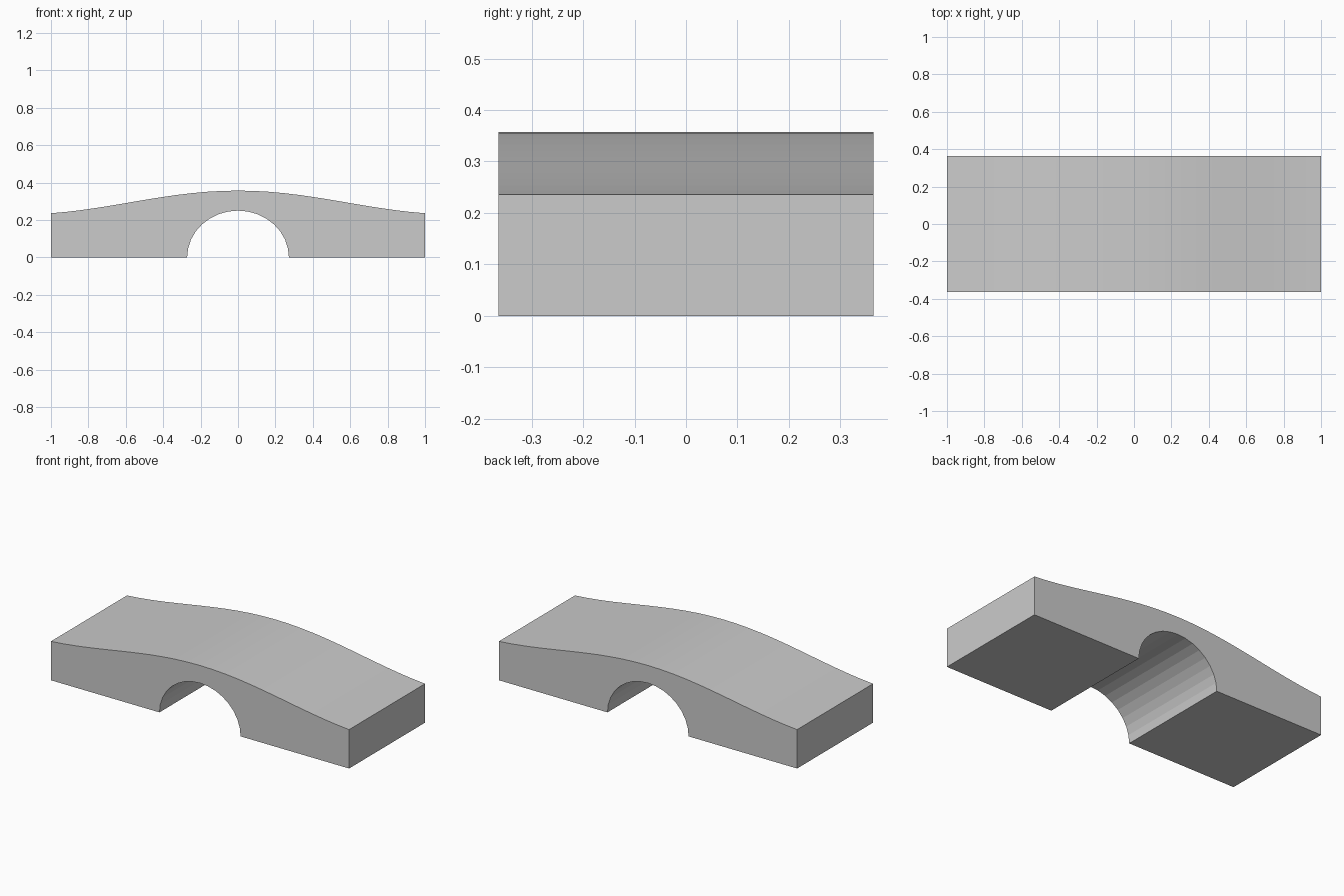
import bpy, bmesh
from math import cos, sin, pi

if "Cube" in bpy.data.objects:
    bpy.data.objects.remove(bpy.data.objects["Cube"])

HALF_W = 0.364
ARCH_SEGS, TOP_SEGS = 16, 24


def top_z(x):
    return 0.357 - 0.0636 * (1 - cos(2.7 * x))


# Side profile: flat feet, arched opening, gently humped deck
profile = [(-1, 0)]
for i in range(ARCH_SEGS + 1):
    a = pi - pi * i / ARCH_SEGS
    profile.append((0.272 * cos(a), 0.25 * sin(a)))
profile.append((1, 0))
for i in range(TOP_SEGS + 1):
    x = 1 - 2 * i / TOP_SEGS
    profile.append((x, top_z(x)))

# Extrude the profile across the width
bm = bmesh.new()
face = bm.faces.new([bm.verts.new((x, -HALF_W, z)) for x, z in profile])
res = bmesh.ops.extrude_face_region(bm, geom=[face], use_keep_orig=True)
verts = [g for g in res["geom"] if isinstance(g, bmesh.types.BMVert)]
bmesh.ops.translate(bm, verts=verts, vec=(0, 2 * HALF_W, 0))
bmesh.ops.recalc_face_normals(bm, faces=bm.faces)

mesh = bpy.data.meshes.new("arched_bridge")
bm.to_mesh(mesh)
bm.free()
bridge = bpy.data.objects.new("arched_bridge", mesh)
bpy.context.collection.objects.link(bridge)
